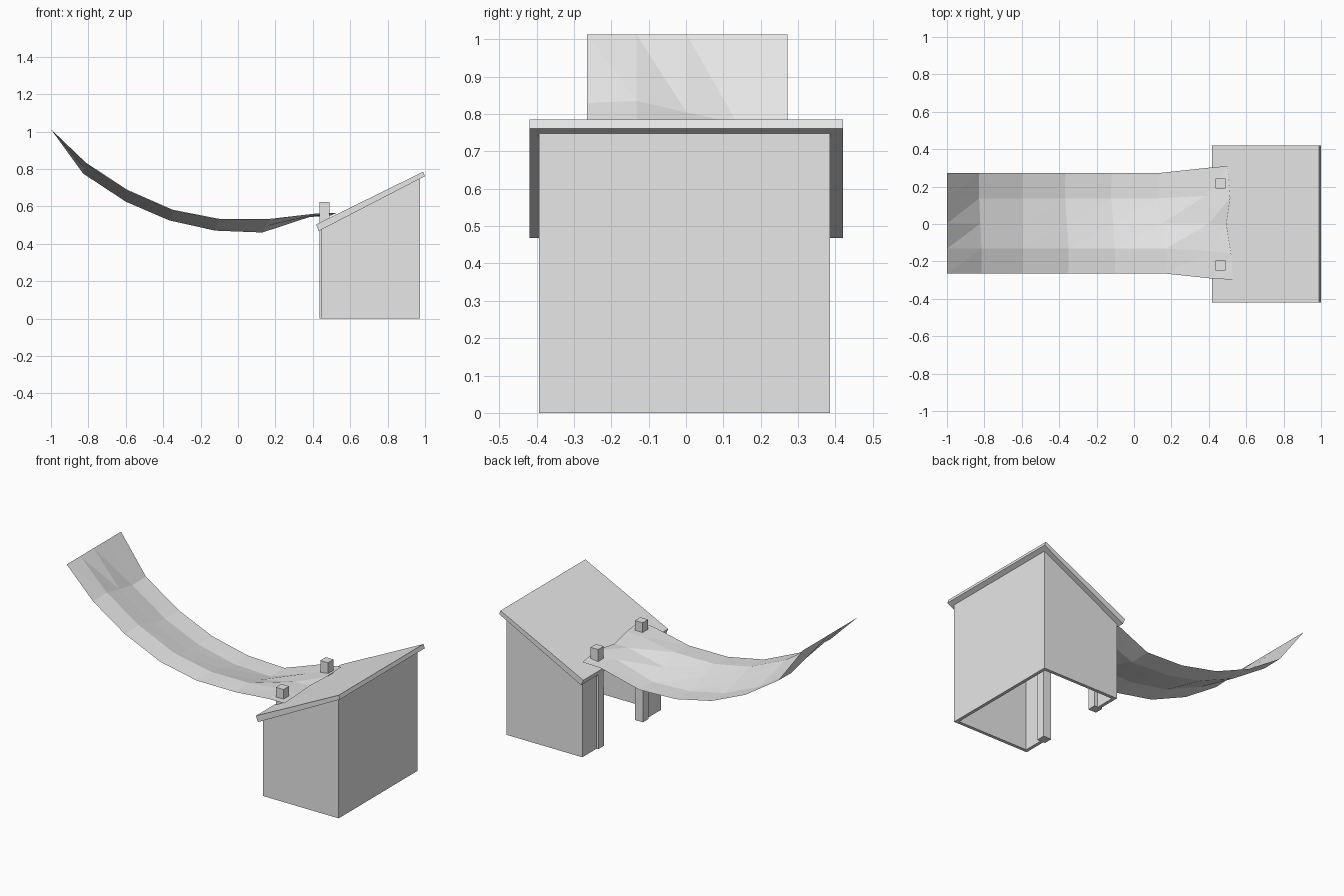
import bpy

if "Cube" in bpy.data.objects:
    bpy.data.objects.remove(bpy.data.objects["Cube"])

grey = bpy.data.materials.new("light_grey")
grey.diffuse_color = (0.8, 0.8, 0.8, 1)
grey.use_nodes = True
grey.node_tree.nodes["Principled BSDF"].inputs["Base Color"].default_value = grey.diffuse_color


def make(name, verts, faces):
    me = bpy.data.meshes.new(name)
    me.from_pydata(verts, [], faces)
    me.materials.append(grey)
    ob = bpy.data.objects.new(name, me)
    bpy.context.collection.objects.link(ob)
    return ob


def prism(name, profile, y0, y1):
    """Extrude an (x, z) profile, listed anticlockwise, from y0 to y1."""
    n = len(profile)
    verts = [(x, y, z) for y in (y0, y1) for x, z in profile]
    faces = [tuple(range(n)), tuple(reversed(range(n, 2 * n)))]
    for i in range(n):
        j = (i + 1) % n
        faces.append((i, i + n, j + n, j))
    return make(name, verts, faces)


def under_roof(x):
    return 0.472 + (x - 0.432) * 0.512


def wall(name, x0, x1, y0, y1):
    """Wall whose top follows the slope of the roof."""
    return prism(name, [(x0, 0), (x1, 0), (x1, under_roof(x1)), (x0, under_roof(x0))], y0, y1)


# Shed walls, open underneath, with a doorway between the posts
X0, X1, Y0, Y1, T = 0.447, 0.972, -0.393, 0.386, 0.02
wall("side_wall_near", X0, X1, Y0, Y0 + T)
wall("side_wall_far", X0, X1, Y1 - T, Y1)
wall("tall_wall", X1 - T, X1, Y0 + T, Y1 - T)
wall("door_wall_near", X0, X0 + T, Y0 + T, -0.245)
wall("door_wall_far", X0, X0 + T, 0.235, Y1 - T)

# Sloping roof slab
prism("roof", [(0.432, 0.468), (0.999, 0.761), (0.99, 0.785), (0.417, 0.503)], -0.419, 0.42)

# Posts that hold the sheet
for name, y in (("post_near", -0.222), ("post_far", 0.217)):
    prism(name, [(0.435, 0), (0.49, 0), (0.49, 0.622), (0.437, 0.622)], y - 0.027, y + 0.027)

# Hanging sheet: each row gives x, z of its high side, then x, z of its low side
rows = [
    (-1.0, 1.012, -1.0, 1.012),
    (-0.815, 0.835, -0.828, 0.775),
    (-0.595, 0.69, -0.6, 0.625),
    (-0.35, 0.582, -0.368, 0.525),
    (-0.10, 0.533, -0.122, 0.47),
    (0.17, 0.533, 0.13, 0.46),
    (0.42, 0.562, 0.38, 0.542),
]
blend = (0.1, 0, 0.52, 1, 0.97)      # how far each column drops to the low side
columns = (-0.265, -0.132, 0.002, 0.137, 0.272)
verts = []
for xh, zh, xl, zl in rows:
    flare = 1 + 0.1 * max(0, (xh - 0.17) / 0.25)
    for t, y in zip(blend, columns):
        verts.append((xh + (xl - xh) * t, y * flare, zh + (zl - zh) * t))
# Last row rests on the roof
verts += [(0.53, -0.298, 0.565), (0.52, -0.16, 0.562), (0.495, 0.0, 0.55),
          (0.515, 0.14, 0.56), (0.50, 0.31, 0.552)]
faces = []
for i in range(len(rows)):
    for j in range(4):
        a = i * 5 + j
        faces += [(a, a + 5, a + 6), (a, a + 6, a + 1)]
make("hanging_sheet", verts, faces)
